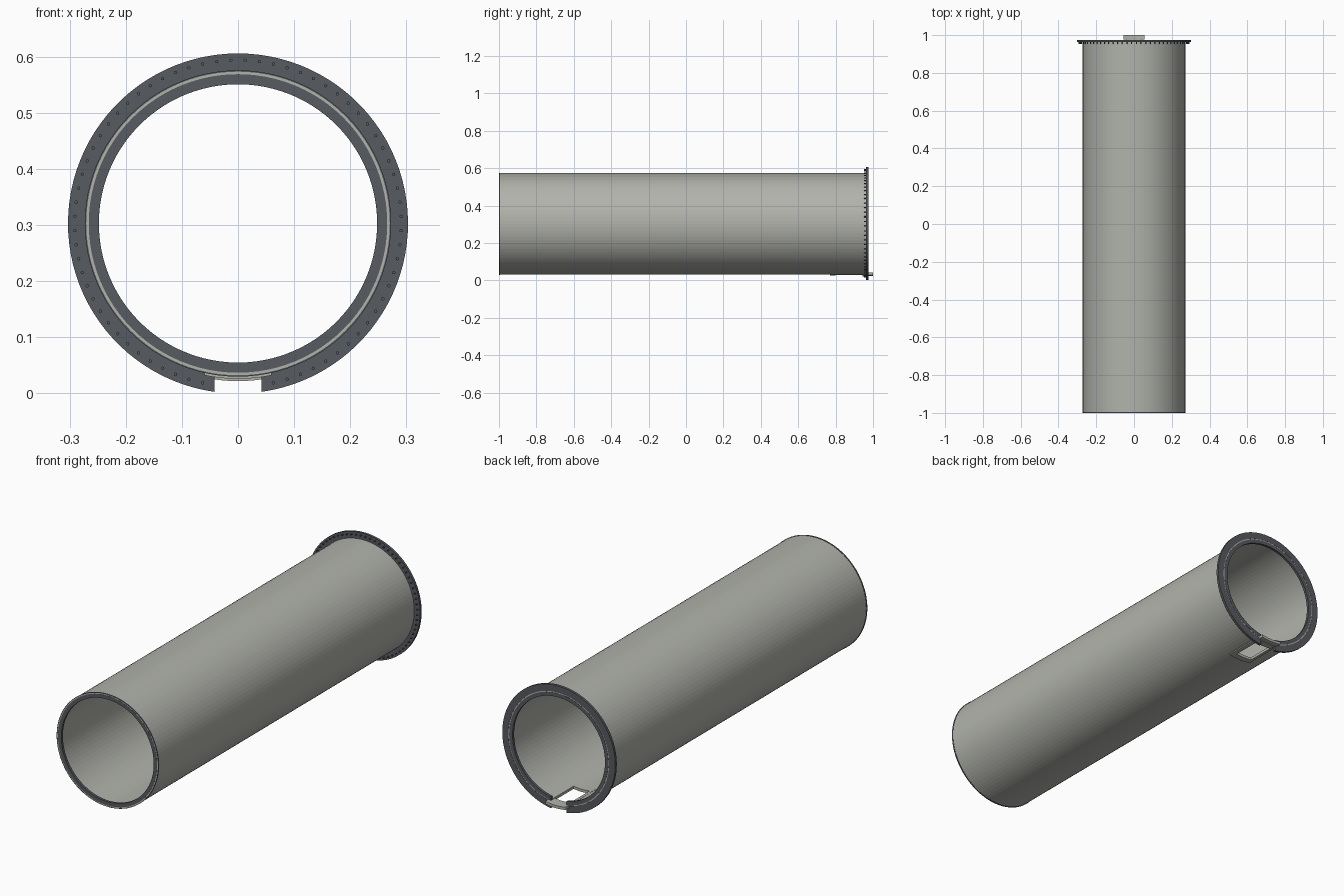
import bpy, bmesh, math
from mathutils import Matrix

if "Cube" in bpy.data.objects:
    bpy.data.objects.remove(bpy.data.objects["Cube"])

CZ = 0.303  # height of the tube axis


def material(name, rgb):
    m = bpy.data.materials.new(name)
    m.diffuse_color = (*rgb, 1)
    m.use_nodes = True
    m.node_tree.nodes["Principled BSDF"].inputs["Base Color"].default_value = m.diffuse_color
    return m


LIGHT = material("light_grey", (0.44, 0.45, 0.41))
DARK = material("dark_grey", (0.095, 0.103, 0.115))


def finish(name, bm, mat):
    bmesh.ops.recalc_face_normals(bm, faces=bm.faces)
    me = bpy.data.meshes.new(name)
    bm.to_mesh(me)
    bm.free()
    me.materials.append(mat)
    ob = bpy.data.objects.new(name, me)
    bpy.context.collection.objects.link(ob)
    return ob


def ring(name, r0, r1, y0, y1, mat, n=96, gap=None, span=None):
    """Ring along y, angle measured from the bottom.
    gap = half width of a straight-sided notch at the bottom,
    span = half width of a bottom arc (x from span[0] to span[1])."""
    bm = bmesh.new()
    closed = gap is None and span is None

    def limits(r):
        if span:
            return math.asin(span[0] / r), math.asin(span[1] / r)
        g = math.asin(gap / r) if gap else 0
        return g, 2 * math.pi - g

    loops = []
    for i in range(n if closed else n + 1):
        quad = []
        for r, y in ((r0, y0), (r1, y0), (r1, y1), (r0, y1)):
            a, b = limits(r)
            t = a + (b - a) * i / n
            quad.append(bm.verts.new((r * math.sin(t), y, CZ - r * math.cos(t))))
        loops.append(quad)
    pairs = list(zip(loops, loops[1:]))
    if closed:
        pairs.append((loops[-1], loops[0]))
    else:
        bm.faces.new(loops[0])
        bm.faces.new(loops[-1])
    for p, q in pairs:
        for k in range(4):
            m = (k + 1) % 4
            bm.faces.new((p[k], p[m], q[m], q[k]))
    return finish(name, bm, mat)


# Main tube shell with a rectangular opening underneath, near the back
tube = ring("tube_shell", 0.265, 0.2715, -0.9995, 0.974, LIGHT)
bm = bmesh.new()
bmesh.ops.create_cube(bm, size=1, matrix=Matrix.Translation((0, 0.90, 0.03)) @ Matrix.Diagonal((0.09, 0.2, 0.1, 1)))
cutter = finish("opening_cutter", bm, DARK)
cutter.hide_render = True
cutter.hide_set(True)
mod = tube.modifiers.new("opening", "BOOLEAN")
mod.object = cutter
mod.operation = "DIFFERENCE"
mod.solver = "EXACT"

# Dark end rings: inner lip at the front, thin edge band, notched flange at the back
ring("front_lip", 0.248, 0.266, -1.0, -0.988, DARK)
ring("front_edge_band", 0.2705, 0.273, -1.0, -0.994, DARK)
ring("back_lip", 0.248, 0.266, 0.963, 0.975, DARK, gap=0.042)
ring("back_flange", 0.2705, 0.303, 0.963, 0.975, DARK, gap=0.042)

# Bolts around the flange, skipping the notch
bm = bmesh.new()
COUNT = 72
for i in range(COUNT):
    t = 2 * math.pi * (i + 0.5) / COUNT
    x, z = 0.291 * math.sin(t), CZ - 0.291 * math.cos(t)
    if z < CZ and abs(x) < 0.048:
        continue
    bmesh.ops.create_cone(bm, cap_ends=True, segments=8, radius1=0.003, radius2=0.003, depth=0.012,
                          matrix=Matrix.Translation((x, 0.959, z)) @ Matrix.Rotation(math.pi / 2, 4, "X"))
finish("flange_bolts", bm, DARK)

# Curved frame around the opening
for side, s in (("left", (-0.06, -0.043)), ("right", (0.043, 0.06))):
    ring("opening_rail_" + side, 0.264, 0.277, 0.77, 0.962, LIGHT, n=4, span=s)
ring("opening_rail_front", 0.264, 0.277, 0.77, 0.80, LIGHT, n=12, span=(-0.043, 0.043))

# Tongue passing through the flange notch, with a wider tab behind
ring("notch_tongue", 0.266, 0.281, 0.945, 0.976, LIGHT, n=12, span=(-0.0415, 0.0415))
ring("back_tab", 0.266, 0.279, 0.976, 1.0, LIGHT, n=14, span=(-0.055, 0.055))
